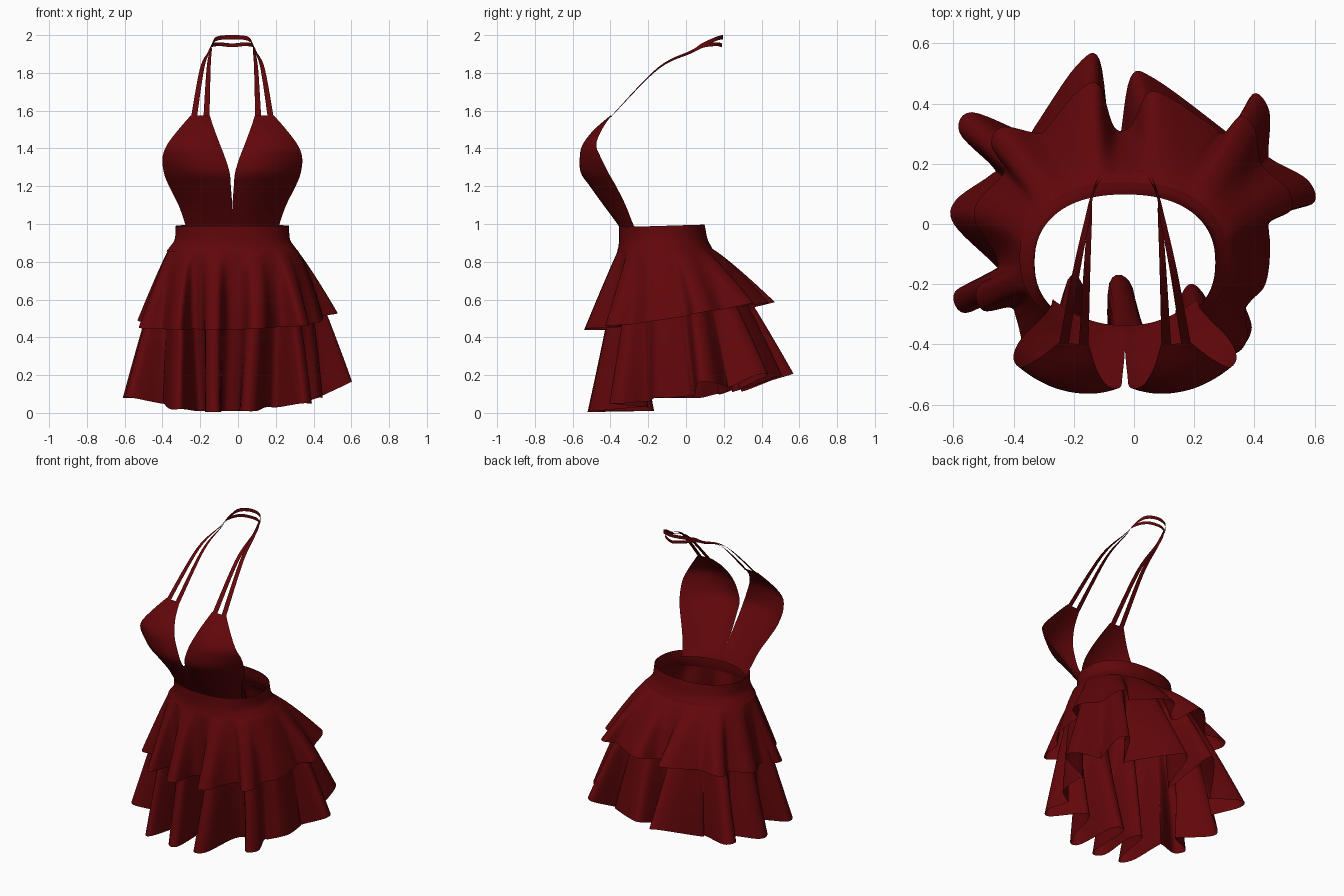
import bpy, math
from mathutils import Vector

if "Cube" in bpy.data.objects:
    bpy.data.objects.remove(bpy.data.objects["Cube"])

CX = -0.03  # the dress is symmetric about x = CX above the skirt

red = bpy.data.materials.new("dark_red_cloth")
red.diffuse_color = (0.12, 0.002, 0.003, 1)
red.use_nodes = True
red.node_tree.nodes["Principled BSDF"].inputs["Base Color"].default_value = red.diffuse_color


def spline(pts, n, closed=False):
    """Smooth curve through tuples of any length."""
    pts = [Vector(p) for p in pts]
    m, out = len(pts), []
    get = (lambda i: pts[i % m]) if closed else (lambda i: pts[max(0, min(m - 1, i))])
    for i in range(m if closed else m - 1):
        a, b = get(i), get(i + 1)
        ta, tb = (b - get(i - 1)) / 2, (get(i + 2) - a) / 2
        for j in range(n):
            t = j / n
            out.append(a * (2*t**3 - 3*t*t + 1) + ta * (t**3 - 2*t*t + t)
                       + b * (3*t*t - 2*t**3) + tb * (t**3 - t*t))
    return out if closed else out + [pts[-1]]


def loft(name, rows, closed=False):
    """Skin a grid of points into one smooth cloth sheet."""
    n = len(rows[0])
    verts = [tuple(p) for r in rows for p in r]
    faces = []
    for i in range(len(rows) - 1):
        for j in range(n if closed else n - 1):
            k = (j + 1) % n
            faces.append((i*n + j, i*n + k, (i+1)*n + k, (i+1)*n + j))
    me = bpy.data.meshes.new(name)
    me.from_pydata(verts, [], faces)
    me.polygons.foreach_set("use_smooth", [True] * len(me.polygons))
    me.materials.append(red)
    ob = bpy.data.objects.new(name, me)
    bpy.context.collection.objects.link(ob)
    return ob


def oval(a, cx, cy, rx, ry, e=0.87):
    """Point on a slightly squared ellipse."""
    c, s = math.cos(a), math.sin(a)
    return Vector((cx + rx * math.copysign(abs(c)**e, c),
                   cy + ry * math.copysign(abs(s)**e, s)))


# Waistband
band = spline([(0.855, -0.11, 0.35, 0.255), (0.88, -0.112, 0.33, 0.246),
               (0.92, -0.12, 0.305, 0.234), (0.99, -0.128, 0.3, 0.226)], 4)
rows = []
for z, cy, rx, ry in band:
    ring = [oval(math.tau * i / 72, CX, cy, rx, ry) for i in range(72)]
    rows.append([(p.x, p.y, z + 0.03 * (p.y - cy) * (z > 0.95)) for p in ring])
loft("waistband", rows, True)

# Skirt hem: alternating outer folds and inner folds, clockwise from front left
folds = [
    (-0.60, -0.27, .08), (-0.45, -0.14, .08), (-0.62, 0.04, .08), (-0.46, 0.17, .10),
    (-0.58, 0.35, .14), (-0.33, 0.30, .12), (-0.16, 0.56, .20), (-0.06, 0.26, .12),
    (0.03, 0.51, .19), (0.30, 0.29, .13), (0.44, 0.42, .20), (0.44, 0.22, .14),
    (0.61, 0.11, .16), (0.43, 0.03, .09), (0.46, -0.13, .08), (0.34, -0.20, .06),
    (0.38, -0.39, .05), (0.17, -0.22, .03), (0.06, -0.51, .01), (-0.04, -0.19, .01),
    (-0.14, -0.51, .005), (-0.18, -0.20, .01), (-0.34, -0.49, .02), (-0.39, -0.23, .05)]
hem = []
for i, f in enumerate(folds):  # blunt folds: two points side by side
    p = Vector(f)
    out = Vector((p.x, p.y, 0)).normalized()
    side = Vector((out.y, -out.x, 0))
    if i % 2:
        w, d = (0.04 if i in (17, 19, 21) else 0.015), 0.015
    else:
        w, d = 0.04, -0.025
    hem += [p + out * d - side * w, p + out * d + side * w]
hem = spline(hem, 6, True)


def tier(name, ring, fold, flare, hem_z, steps=16):
    """Flared cloth from waist to hem, with folds that deepen downwards."""
    rows = []
    for s in range(steps + 1):
        t, row = s / steps, []
        for i, h in enumerate(hem):
            a = math.radians(199.75) - math.tau * i / len(hem)
            waist = oval(a, CX, -0.11, 0.335, 0.246)
            mean = oval(a, *ring)
            dev = (h.xy - oval(a, 0, 0.03, 0.53, 0.38)) * fold
            p = waist + (mean - waist) * t**flare + dev * t**1.1
            end = mean + dev
            row.append((p.x, p.y, 0.872 + (hem_z(end, h) - 0.872) * t))
        rows.append(row)
    loft(name, rows, True)


tier("lower_skirt_tier", (0, 0.03, 0.53, 0.38), 1.0, 0.7, lambda p, h: h.z)
tier("upper_skirt_tier", (0, -0.03, 0.495, 0.425), 0.52, 0.8,
     lambda p, h: 0.44 + 0.18 * max(0, p.y + 0.4)**1.5 + 0.06 * max(0, p.x))

# Bodice cups: z, outer edge (offset, y), inner edge (offset, y), bulge
cup = spline([
    (0.95, .24, -.25, .0, -.335, .025), (1.0, .25, -.28, .0, -.36, .03),
    (1.1, .285, -.32, .001, -.43, .045), (1.2, .335, -.37, .008, -.50, .055),
    (1.27, .362, -.41, .014, -.54, .065), (1.35, .37, -.45, .038, -.545, .055),
    (1.42, .345, -.475, .065, -.53, .04), (1.5, .285, -.445, .095, -.48, .02),
    (1.575, .22, -.395, .12, -.40, .0)], 5)
for side, label in ((-1, "left"), (1, "right")):
    rows = []
    for z, uo, yo, ui, yi, b in cup:
        row = []
        for j in range(17):
            s = j / 16
            row.append((CX + side * (uo + (ui - uo) * s),
                        yo + (yi - yo) * s - b * 4 * s * (1 - s), z))
        rows.append(row)
    loft(label + "_bodice_cup", rows)


# Halter straps: flat ribbons that twist from the cup over the neck
def strap(name, half):
    """half: offset, y, z and ribbon half-width along x and z, cup to nape."""
    path = [(-u, y, z, wx, wz) for u, y, z, wx, wz in half]
    path += [(u, y, z, -wx, wz) for u, y, z, wx, wz in half[-2::-1]]
    rows = []
    for u, y, z, wx, wz in spline(path, 6):
        c, w = Vector((CX + u, y, z)), Vector((wx, 0, wz))
        rows.append([c - w, c + w])
    loft(name, rows)


strap("outer_neck_strap", [
    (.203, -.40, 1.565, .016, .002), (.160, -.15, 1.825, .012, .003), (.122, .03, 1.915, .008, .006),
    (.110, .09, 1.95, .004, .010), (.08, .165, 1.982, 0, .011), (0, .195, 1.989, 0, .011)])
strap("inner_neck_strap", [
    (.137, -.40, 1.565, .016, .002), (.126, -.15, 1.82, .011, .003), (.116, .03, 1.91, .007, .006),
    (.110, .09, 1.943, .004, .010), (.07, .16, 1.952, 0, .010), (0, .19, 1.946, 0, .010)])
